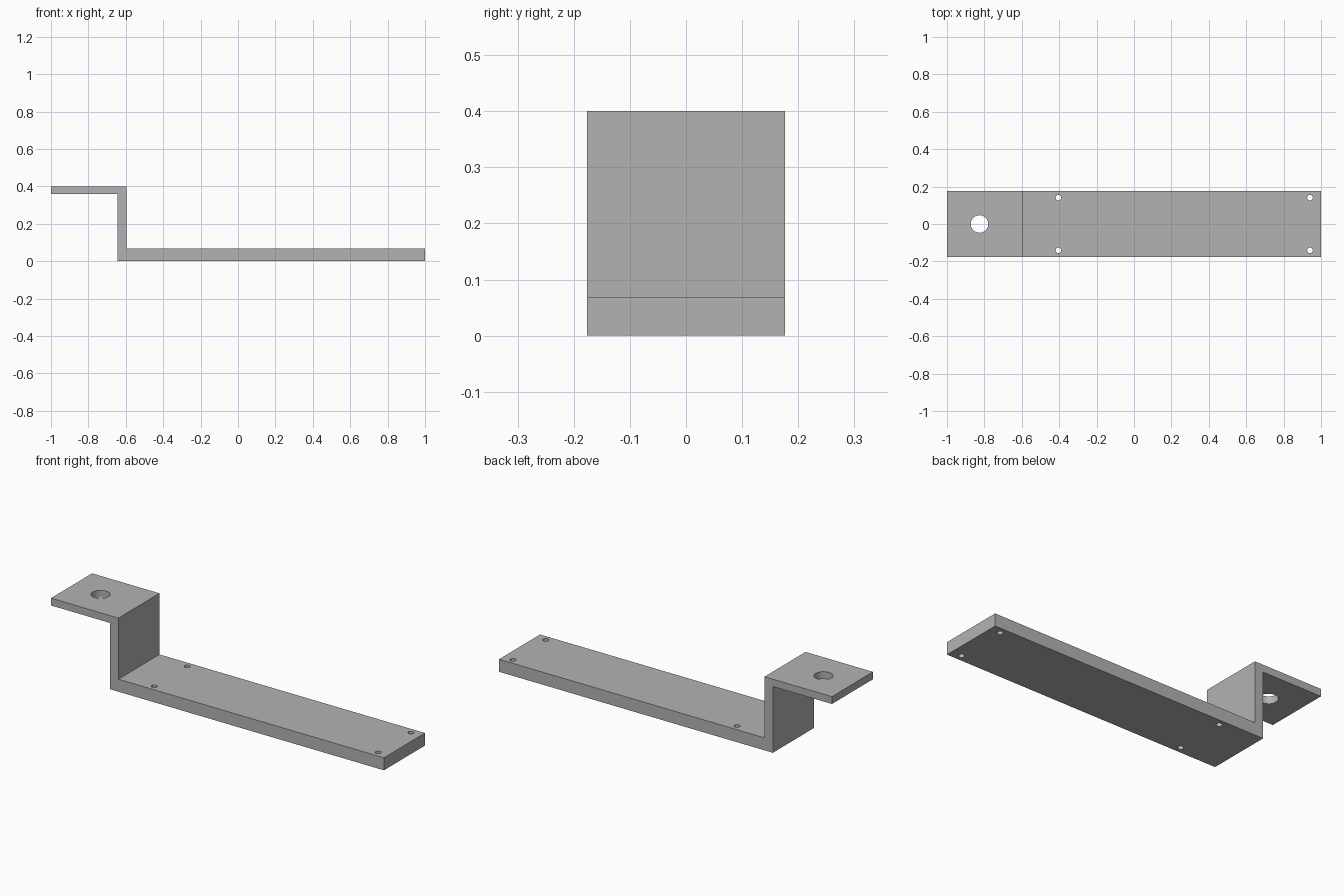
import bpy
import bmesh

cube = bpy.data.objects.get("Cube")
if cube:
    bpy.data.objects.remove(cube, do_unlink=True)

grey = bpy.data.materials.new("plain grey")
grey.use_nodes = True
colour = (0.45, 0.45, 0.45, 1)
grey.diffuse_color = colour
grey.node_tree.nodes["Principled BSDF"].inputs["Base Color"].default_value = colour

HALF_WIDTH = 0.176


def link_object(name, bm):
    bmesh.ops.recalc_face_normals(bm, faces=bm.faces)
    mesh = bpy.data.meshes.new(name)
    bm.to_mesh(mesh)
    bm.free()
    mesh.materials.append(grey)
    obj = bpy.data.objects.new(name, mesh)
    bpy.context.collection.objects.link(obj)
    return obj


# Stepped bracket: side profile extruded across its width
profile = [(-0.645, 0), (1, 0), (1, 0.068), (-0.595, 0.068),
           (-0.595, 0.4), (-1, 0.4), (-1, 0.36), (-0.645, 0.36)]
bm = bmesh.new()
side = bm.faces.new([bm.verts.new((x, -HALF_WIDTH, z)) for x, z in profile])
extruded = bmesh.ops.extrude_face_region(bm, geom=[side], use_keep_orig=True)
moved = [v for v in extruded["geom"] if isinstance(v, bmesh.types.BMVert)]
bmesh.ops.translate(bm, verts=moved, vec=(0, 2 * HALF_WIDTH, 0))
bracket = link_object("stepped_bracket", bm)

# Drill one large mounting hole and four small screw holes
holes = [(-0.826, 0, 0.047)]
holes += [(x, y, 0.015) for x in (-0.404, 0.941) for y in (-0.141, 0.141)]
bm = bmesh.new()
for x, y, radius in holes:
    drill = bmesh.ops.create_cone(bm, cap_ends=True, segments=32,
                                  radius1=radius, radius2=radius, depth=1.2)
    bmesh.ops.translate(bm, verts=drill["verts"], vec=(x, y, 0.2))
cutter = link_object("hole_cutter", bm)
cutter.hide_render = True

cut = bracket.modifiers.new("drilled holes", "BOOLEAN")
cut.operation = "DIFFERENCE"
cut.solver = "EXACT"
cut.object = cutter

# Apply the cut, drop the drill, and smooth only the hole walls
bpy.ops.object.select_all(action="DESELECT")
bracket.select_set(True)
bpy.context.view_layer.objects.active = bracket
bpy.ops.object.modifier_apply(modifier=cut.name)
bpy.data.objects.remove(cutter, do_unlink=True)
bpy.ops.object.shade_smooth_by_angle(angle=0.6)
